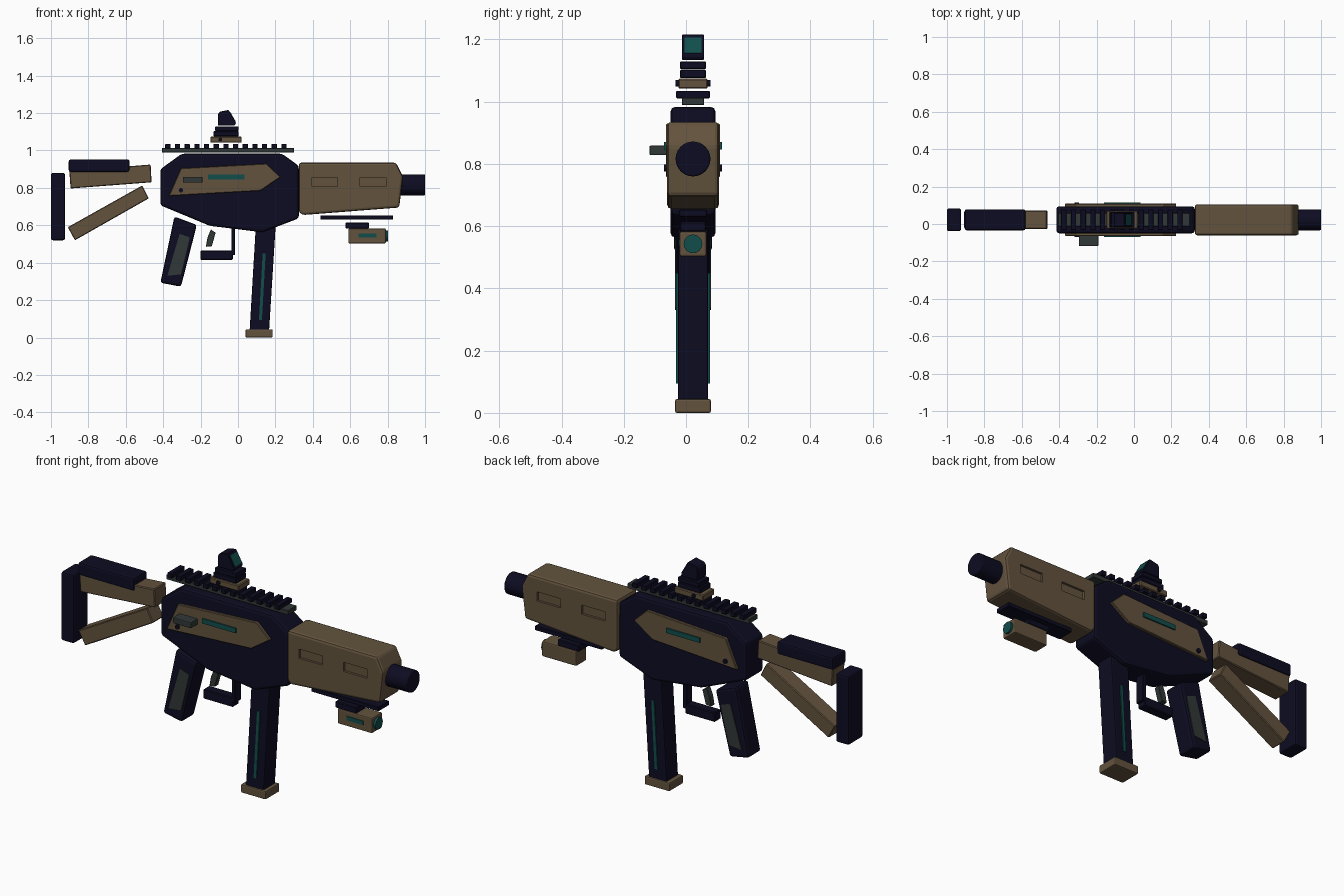
import bpy, bmesh, math
from mathutils import Vector

if "Cube" in bpy.data.objects:
    bpy.data.objects.remove(bpy.data.objects["Cube"])

CY = 0.0225  # centre plane of the body in y


def material(name, rgb):
    m = bpy.data.materials.new(name)
    m.diffuse_color = (*rgb, 1)
    m.use_nodes = True
    m.node_tree.nodes["Principled BSDF"].inputs["Base Color"].default_value = m.diffuse_color
    return m


NAVY = material("dark navy", (0.0042, 0.0038, 0.016))
TAN = material("tan", (0.125, 0.086, 0.048))
TEAL = material("teal", (0.0055, 0.075, 0.07))
GREY = material("green grey", (0.03, 0.04, 0.038))


def prism(name, pts, y0, y1, mat, bevel=0.0, seg=2):
    """Extrude an x-z outline from y0 to y1 (relative to the centre plane)."""
    bm = bmesh.new()
    vs = [bm.verts.new((x, CY + y0, z)) for x, z in pts]
    f = bm.faces.new(vs)
    ext = bmesh.ops.extrude_face_region(bm, geom=[f])["geom"]
    bmesh.ops.translate(bm, vec=(0, y1 - y0, 0),
                        verts=[g for g in ext if isinstance(g, bmesh.types.BMVert)])
    bmesh.ops.recalc_face_normals(bm, faces=bm.faces)
    if bevel:
        bmesh.ops.bevel(bm, geom=list(bm.edges), offset=bevel, segments=seg,
                        profile=0.5, affect='EDGES', clamp_overlap=True)
    me = bpy.data.meshes.new(name)
    bm.to_mesh(me)
    bm.free()
    me.materials.append(mat)
    ob = bpy.data.objects.new(name, me)
    bpy.context.collection.objects.link(ob)
    return ob


def solid(name, pts, half, mat, bevel=0.0, seg=2):
    return prism(name, pts, -half, half, mat, bevel, seg)


def rect(x0, x1, z0, z1):
    return [(x0, z0), (x1, z0), (x1, z1), (x0, z1)]


def plates(name, pts, inner, outer, mat, bevel=0.0):
    """The same plate on both sides."""
    prism(name + "_front", pts, -outer, -inner, mat, bevel, 1)
    prism(name + "_back", pts, inner, outer, mat, bevel, 1)


def cylinder(name, a, b, r, mat, sides=32, bevel=0.0):
    a, b = Vector(a), Vector(b)
    bpy.ops.mesh.primitive_cylinder_add(vertices=sides, radius=r, depth=(b - a).length,
                                        location=(a + b) / 2)
    ob = bpy.context.object
    ob.rotation_euler = (b - a).to_track_quat('Z', 'Y').to_euler()
    ob.name = name
    ob.data.materials.append(mat)
    bpy.ops.object.shade_smooth_by_angle(angle=math.radians(35))
    if bevel:
        m = ob.modifiers.new("bevel", 'BEVEL')
        m.width, m.segments, m.limit_method = bevel, 2, 'ANGLE'
    return ob


# Stock
solid("butt_pad", rect(-1.0, -0.925, 0.52, 0.88), 0.061, NAVY, 0.01)
solid("cheek_rest", rect(-0.905, -0.58, 0.885, 0.952), 0.056, NAVY, 0.01)
solid("upper_strut", [(-0.895, 0.797), (-0.462, 0.83), (-0.467, 0.925), (-0.902, 0.89)],
      0.049, TAN, 0.004, 1)
solid("lower_strut", [(-0.872, 0.52), (-0.477, 0.744), (-0.512, 0.813), (-0.91, 0.59)],
      0.045, TAN, 0.004, 1)

# Receiver and its side panels
solid("receiver", [(-0.415, 0.707), (-0.15, 0.597), (0.13, 0.563), (0.325, 0.637),
                   (0.325, 0.918), (0.235, 0.983), (-0.30, 0.983), (-0.415, 0.90)],
      0.072, NAVY, 0.014)
plates("side_panel", [(-0.37, 0.757), (0.12, 0.785), (0.228, 0.858), (0.152, 0.93),
                      (-0.305, 0.905)], 0.06, 0.086, TAN, 0.003)
plates("panel_light", rect(-0.16, 0.035, 0.846, 0.871), 0.084, 0.093, TEAL)
cylinder("panel_pin", (-0.305, CY - 0.093, 0.787), (-0.305, CY + 0.093, 0.787), 0.012, NAVY, 16)
prism("charging_handle", rect(-0.295, -0.19, 0.828, 0.859), -0.14, -0.08, GREY, 0.004)

# Handguard with recessed slots
guard = solid("handguard", [(0.325, 0.672), (0.345, 0.655), (0.862, 0.695), (0.882, 0.86),
                            (0.845, 0.935), (0.325, 0.935)], 0.083, TAN, 0.013)
for i, x in enumerate((0.395, 0.653)):
    for side in (-1, 1):
        cut = prism("slot_cutter", rect(x, x + 0.137, 0.808, 0.856),
                    side * 0.083 - 0.012, side * 0.083 + 0.012, TAN)
        cut.hide_render = True
        cut.hide_viewport = False
        cut.display_type = 'WIRE'
        m = guard.modifiers.new("slot", 'BOOLEAN')
        m.operation, m.solver, m.object = 'DIFFERENCE', 'EXACT', cut
cylinder("barrel", (0.85, CY, 0.816), (1.0, CY, 0.816), 0.056, NAVY, 32, 0.005)

# Lower rail and light
solid("lower_rail", rect(0.44, 0.83, 0.63, 0.653), 0.045, NAVY, 0.003, 1)
solid("light_mount", rect(0.575, 0.70, 0.582, 0.615), 0.042, NAVY, 0.004, 1)
solid("light_body", rect(0.59, 0.79, 0.503, 0.583), 0.043, TAN, 0.006)
cylinder("light_lens", (0.77, CY, 0.543), (0.802, CY, 0.543), 0.03, TEAL, 24)
prism("light_strip", rect(0.645, 0.74, 0.536, 0.557), -0.047, -0.04, TEAL)

# Top rail with teeth
solid("top_rail", rect(-0.407, 0.30, 0.989, 1.013), 0.036, GREY, 0.002, 1)
for i in range(13):
    x = -0.375 + i * 0.0517
    solid("rail_tooth", rect(x - 0.014, x + 0.014, 1.011, 1.035), 0.054, NAVY, 0.002, 1)

# Sight
solid("sight_base", rect(-0.148, 0.02, 1.042, 1.074), 0.047, TAN, 0.004, 1)
cylinder("sight_screw", (-0.095, CY - 0.056, 1.059), (-0.095, CY + 0.056, 1.059), 0.01, NAVY, 16)
solid("sight_lower_body", rect(-0.13, 0.003, 1.076, 1.103), 0.042, NAVY, 0.003, 1)
solid("sight_upper_body", rect(-0.122, 0.003, 1.105, 1.129), 0.042, NAVY, 0.003, 1)
a, b = Vector((-0.05, 1.217)), Vector((-0.01, 1.147))
solid("sight_hood", [(-0.108, 1.134), (-0.018, 1.134), tuple(b), tuple(a),
                     (-0.098, 1.207), (-0.108, 1.193)], 0.036, NAVY, 0.003, 1)
n = Vector((0.87, 0.49))
p, q = a.lerp(b, 0.16), a.lerp(b, 0.88)
solid("sight_lens", [tuple(p - n * 0.004), tuple(q - n * 0.004), tuple(q + n * 0.002),
                     tuple(p + n * 0.002)], 0.028, TEAL)

# Grip, trigger and guard
solid("grip", [(-0.415, 0.293), (-0.305, 0.272), (-0.22, 0.602), (-0.34, 0.647)],
      0.054, NAVY, 0.013)
plates("grip_panel", [(-0.378, 0.33), (-0.305, 0.338), (-0.258, 0.535), (-0.312, 0.555)],
       0.048, 0.058, GREY)
solid("trigger", [(-0.172, 0.485), (-0.14, 0.488), (-0.12, 0.56), (-0.145, 0.578),
                  (-0.163, 0.535)], 0.015, GREY, 0.002, 1)
solid("guard_post", rect(-0.036, -0.015, 0.44, 0.585), 0.025, NAVY, 0.003, 1)
solid("guard_bar", rect(-0.2, -0.028, 0.415, 0.465), 0.025, NAVY, 0.004, 1)

# Magazine
solid("magazine", [(0.062, 0.035), (0.166, 0.035), (0.202, 0.61), (0.096, 0.61)],
      0.049, NAVY, 0.006)
plates("magazine_light", [(0.112, 0.095), (0.128, 0.095), (0.148, 0.45), (0.132, 0.45)],
       0.046, 0.054, TEAL)
solid("magazine_base", rect(0.04, 0.185, 0.0, 0.044), 0.058, TAN, 0.006)
